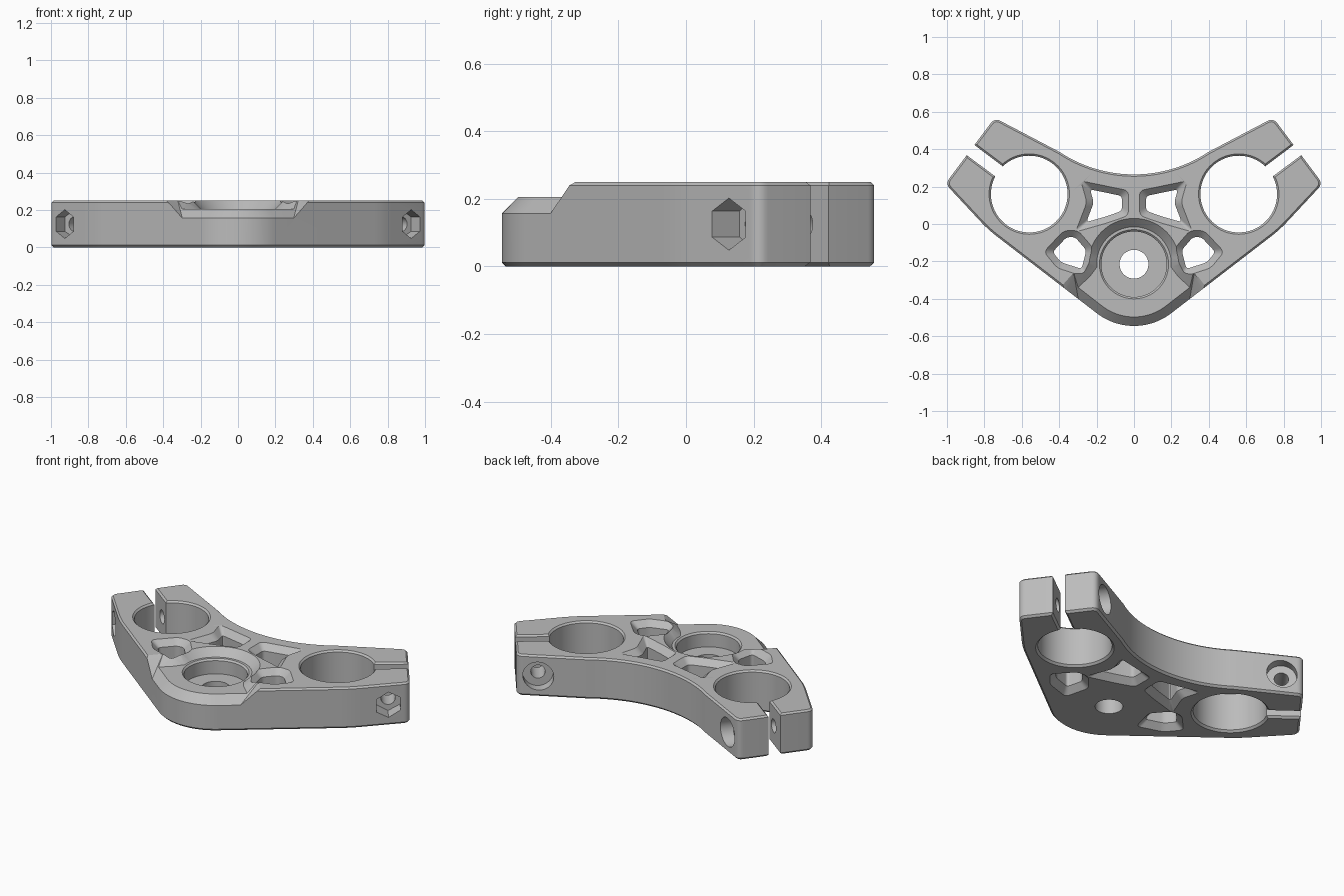
import bpy, bmesh
from math import sin, cos, radians
from mathutils import Vector

cube = bpy.data.objects.get("Cube")
if cube:
    bpy.data.objects.remove(cube, do_unlink=True)

HEIGHT = 0.25
STEM = Vector((0, -0.215))
CLAMP = Vector((0.56, 0.16))                     # clamp bore centre
U, N = Vector((0.8, 0.6)), Vector((-0.6, 0.8))   # along / across the slit
NOSE, NOSE_R, NOSE_A = Vector((0, -0.22)), 0.325, 52.2


def arc(c, r, a0, a1, n):
    angles = [radians(a0 + (a1 - a0) * i / n) for i in range(n + 1)]
    return [Vector((c[0] + r * cos(a), c[1] + r * sin(a))) for a in angles]


def fillet(prev, corner, nxt, r, n=6):
    """Round one corner between two neighbours."""
    a = corner + (prev - corner).normalized() * r
    b = corner + (nxt - corner).normalized() * r
    return [a.lerp(corner, i / n).lerp(corner.lerp(b, i / n), i / n) for i in range(n + 1)]


def rounded(points, r):
    out = []
    for i, p in enumerate(points):
        out += fillet(points[i - 1], p, points[(i + 1) % len(points)], r)
    return out


def inset(points, d):
    """Move a counter-clockwise loop inward by d (outward if negative)."""
    out = []
    for i, p in enumerate(points):
        e1 = (p - points[i - 1]).normalized()
        e2 = (points[(i + 1) % len(points)] - p).normalized()
        n1, n2 = Vector((-e1.y, e1.x)), Vector((-e2.y, e2.x))
        out.append(p + (n1 + n2) * (d / max(0.3, 1 + n1.dot(n2))))
    return out


def loft(name, loops):
    """Solid through a list of equally long 3D loops."""
    bm = bmesh.new()
    rings = [[bm.verts.new(p) for p in loop] for loop in loops]
    for a, b in zip(rings, rings[1:]):
        for i in range(len(a)):
            j = (i + 1) % len(a)
            bm.faces.new((a[i], a[j], b[j], b[i]))
    bm.faces.new(rings[0][::-1])
    bm.faces.new(rings[-1])
    bmesh.ops.recalc_face_normals(bm, faces=bm.faces)
    bmesh.ops.triangulate(bm, faces=[f for f in bm.faces if len(f.verts) > 4])
    mesh = bpy.data.meshes.new(name)
    bm.to_mesh(mesh)
    bm.free()
    obj = bpy.data.objects.new(name, mesh)
    bpy.context.scene.collection.objects.link(obj)
    return obj


def volume(mesh):
    bm = bmesh.new()
    bm.from_mesh(mesh)
    v = abs(bm.calc_volume())
    bm.free()
    return v


def cut(target, cutter):
    """Subtract the cutter, accepting only a sound solid as the result."""
    cutter.hide_render = True
    before = volume(target.data)
    for solver in ("MANIFOLD", "EXACT"):
        mod = target.modifiers.new("cut", "BOOLEAN")
        mod.operation, mod.solver, mod.object = "DIFFERENCE", solver, cutter
        bpy.context.view_layer.update()
        evaluated = target.evaluated_get(bpy.context.evaluated_depsgraph_get())
        mesh = bpy.data.meshes.new_from_object(evaluated)
        target.modifiers.remove(mod)
        if before * 0.6 < volume(mesh) < before * 0.9999:
            target.data = mesh
            break
    bpy.data.objects.remove(cutter, do_unlink=True)


def at(points, z):
    return [(p[0], p[1], z) for p in points]


def flip(points):
    return [Vector((-p[0], p[1])) for p in reversed(points)]


def turned(name, c, profile, n=64):
    """Round upright cutter from (radius, z) pairs."""
    return loft(name, [at(arc(c, r, 0, 360 - 360 / n, n - 1), z) for r, z in profile])


def bolt_cutter(name, side, start, end, r, n):
    """Cutter along the clamp bolt axis, one corner pointing up."""
    loops = []
    for t in (start, end):
        centre = Vector((0.92, 0.135)) + N * t
        loop = []
        for i in range(n):
            a = radians(360 * i / n + 90)
            p = centre + U * (r * cos(a))
            loop.append((side * p.x, p.y, 0.125 + r * sin(a)))
        loops.append(loop)
    return loft(name, loops)


# Outline of the right half, slit and clamp bore included
face = CLAMP + U * 0.392
tip_low, tip_high = face - N * 0.225, face + N * 0.215
lip_low, lip_high = face - N * 0.034, face + N * 0.034
elbow, shoulder = Vector((0.78, -0.03)), Vector((0.40, 0.386))
nose = arc(NOSE, NOSE_R, -90, -NOSE_A, 12)
half = nose + fillet(nose[-1], elbow, tip_low, 0.06) + fillet(elbow, tip_low, lip_low, 0.035)
half += [lip_low] + arc(CLAMP, 0.205, 36.87 - 9.5, 36.87 + 9.5 - 360, 64) + [lip_high]
half += fillet(lip_high, tip_high, shoulder, 0.035)
half += arc((0, 0.985), 0.72, -90 + 33.7, -90, 16)
outline = half + flip(half)[1:-1]

# Clamp body with chamfered edges
body = loft("clamp_body", [at(inset(outline, 0.012), 0), at(outline, 0.012),
                           at(outline, HEIGHT - 0.01), at(inset(outline, 0.01), HEIGHT)])
cutters = []


# Stepped pad with sloped wall around the stem
def pad_loop(r, flare):
    side = [Vector(p) for p in flare]
    return side + arc(STEM, r, 10, 170, 32) + flip(side)


low = pad_loop(0.2, [(0.4, -0.62), (0.4, -0.47), (0.30, -0.34), (0.235, -0.28), (0.198, -0.23)])
high = pad_loop(0.245, [(0.46, -0.62), (0.46, -0.42), (0.345, -0.285), (0.28, -0.245), (0.244, -0.205)])
top = [a + (b - a) * 1.3 for a, b in zip(low, high)]
cutters.append(loft("pad_cutter", [at(low, 0.205), at(top, 0.2635)]))

# Chamfer running along the pad's outer rim, with slanted ends
rim = [(p, (p - NOSE).normalized(), Vector((0, 0)))
       for p in arc(NOSE, NOSE_R, NOSE_A - 180, -NOSE_A, 24)]
first, last = rim[0], rim[-1]
tangent_a = Vector((first[1].y, -first[1].x))
tangent_b = Vector((-last[1].y, last[1].x))
rim = ([(first[0] + tangent_a * 0.125, first[1], tangent_a)] + rim
       + [(last[0] + tangent_b * 0.125, last[1], tangent_b)])
sections = []
for p, n, slide in rim:
    section = []
    for off, z in ((0.1, 0.057), (-0.1, 0.257), (0.1, 0.257)):
        q = p + n * off + slide * ((z - 0.157) * 1.1)
        section.append((q.x, q.y, z))
    sections.append(section)
cutters.append(loft("rim_cutter", sections))

# Stem bearing seat and through hole
cutters.append(turned("seat_cutter", STEM, [(0.175, 0.115), (0.175, 0.195), (0.195, 0.215), (0.195, 0.3)]))
cutters.append(turned("stem_cutter", STEM, [(0.077, -0.1), (0.077, 0.2)], 48))

# Weight-saving windows, chamfered on both faces
windows = [
    [(0.065, 0.07), (0.15, 0.04), (0.255, 0.01), (0.215, 0.115), (0.235, 0.185), (0.065, 0.15)],
    [(0.28, -0.24), (0.39, -0.205), (0.435, -0.15), (0.36, -0.07), (0.315, -0.07), (0.255, -0.14)],
]
for window in windows:
    core = [Vector(p) for p in window]
    for shape in (core, flip(core)):
        inner, outer = rounded(shape, 0.02), rounded(inset(shape, -0.045), 0.03)
        cutters.append(loft("window_cutter", [at(outer, -0.01), at(inner, 0.035),
                                              at(inner, HEIGHT - 0.035), at(outer, HEIGHT + 0.01)]))

# Clamp bolts: hex nut pocket, shank hole, round head recess
for side in (-1, 1):
    cutters.append(bolt_cutter("nut_cutter", side, -0.1, 0.08, 0.077, 6))
    cutters.append(bolt_cutter("shank_cutter", side, -0.05, 0.6, 0.04, 32))
    cutters.append(bolt_cutter("head_cutter", side, 0.41, 0.7, 0.085, 48))

for cutter in cutters:
    cut(body, cutter)

# Single machined grey
grey = bpy.data.materials.new("machined_grey")
grey.use_nodes = True
colour = (0.5, 0.5, 0.5, 1)
grey.diffuse_color = colour
grey.node_tree.nodes["Principled BSDF"].inputs["Base Color"].default_value = colour
body.data.materials.clear()
body.data.materials.append(grey)

bpy.ops.object.select_all(action="DESELECT")
bpy.context.view_layer.objects.active = body
body.select_set(True)
bpy.ops.object.shade_smooth_by_angle(angle=radians(30))
